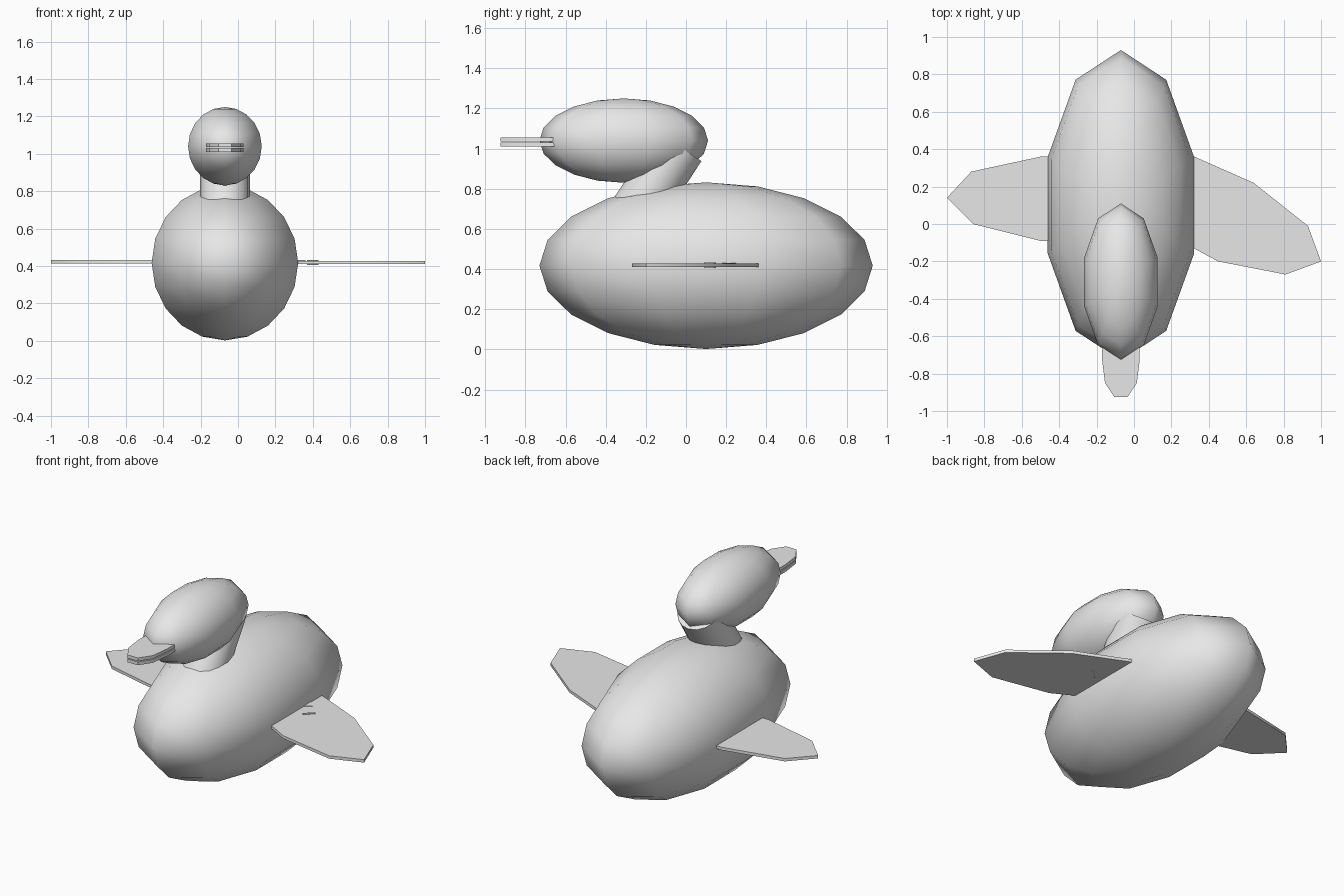
import bpy
import bmesh
import math
from mathutils import Vector

cube = bpy.data.objects.get("Cube")
if cube:
    bpy.data.objects.remove(cube, do_unlink=True)

grey = bpy.data.materials.new("plain grey")
grey.use_nodes = True
COLOUR = (0.8, 0.8, 0.8, 1)
grey.diffuse_color = COLOUR
grey.node_tree.nodes["Principled BSDF"].inputs["Base Color"].default_value = COLOUR


def finish(name, bm, angle):
    """Turn a bmesh into a grey object with smooth shading up to an angle."""
    bmesh.ops.recalc_face_normals(bm, faces=bm.faces[:])
    mesh = bpy.data.meshes.new(name)
    bm.to_mesh(mesh)
    bm.free()
    mesh.materials.append(grey)
    ob = bpy.data.objects.new(name, mesh)
    bpy.context.collection.objects.link(ob)
    bpy.ops.object.select_all(action="DESELECT")
    ob.select_set(True)
    bpy.context.view_layer.objects.active = ob
    bpy.ops.object.shade_smooth_by_angle(angle=math.radians(angle))
    return ob


def egg(name, centre, radii, sides=10):
    """Ten-sided, ten-ring ball with a ring corner facing front and back."""
    bm = bmesh.new()
    arc = []
    for i in range(sides + 1):
        a = math.pi * i / sides
        arc.append(bm.verts.new((0, -math.sin(a), math.cos(a))))
    edges = [bm.edges.new(pair) for pair in zip(arc, arc[1:])]
    bmesh.ops.spin(bm, geom=arc + edges, cent=(0, 0, 0), axis=(0, 0, 1),
                   angle=math.tau, steps=sides, use_merge=False)
    bmesh.ops.remove_doubles(bm, verts=bm.verts[:], dist=0.001)
    for v in bm.verts:
        v.co = Vector(c + r * k for c, r, k in zip(centre, radii, v.co))
    return finish(name, bm, 80)


def plate(name, outline, bottom, top):
    """Flat slab with the given outline."""
    bm = bmesh.new()
    face = bm.faces.new([bm.verts.new((x, y, bottom)) for x, y in outline])
    out = bmesh.ops.extrude_face_region(bm, geom=[face])
    for v in out["geom"]:
        if isinstance(v, bmesh.types.BMVert):
            v.co.z = top
    return finish(name, bm, 40)


def tube(name, start, end, radius, sides):
    """Straight closed cylinder between two points."""
    start, end = Vector(start), Vector(end)
    bm = bmesh.new()
    bmesh.ops.create_cone(bm, cap_ends=True, segments=sides, radius1=radius,
                          radius2=radius, depth=(end - start).length)
    turn = (end - start).to_track_quat("Z", "Y")
    for v in bm.verts:
        v.co = turn @ v.co + (start + end) / 2
    return finish(name, bm, 50)


MID = -0.07

# Body, head and leaning neck
egg("body", (MID, 0.1, 0.417), (0.412, 0.83, 0.415))
egg("head", (MID, -0.31, 1.04), (0.207, 0.42, 0.21))
tube("neck", (MID, -0.3, 0.6), (MID, -0.035, 1.01), 0.133, 16)

# Bill of two stacked plates
half = [(0.1, -0.6), (0.1, -0.73), (0.085, -0.85), (0.035, -0.925)]
bill = [(MID + x, y) for x, y in half] + [(MID - x, y) for x, y in reversed(half)]
plate("upper_bill", bill, 1.035, 1.055)
plate("lower_bill", bill, 1.01, 1.03)

# Wings are thin leaf-shaped plates running through the body
plate("left_wing", [(0.0, 0.38), (0.3, 0.37), (0.64, 0.22), (0.93, -0.01), (1.0, -0.2),
                    (0.81, -0.27), (0.45, -0.2), (0.32, -0.13), (0.0, 0.05)],
      0.41, 0.428)
plate("right_wing", [(0.3, 0.27), (0.36, 0.21), (0.32, 0.18), (-0.2, -0.09), (-0.5, -0.09),
                     (-0.86, 0.0), (-1.0, 0.14), (-0.87, 0.28), (-0.5, 0.36), (-0.1, 0.36)],
      0.413, 0.431)

# Small sliver through the left wing near the body
plate("wing_peg", [(0.37, 0.1), (0.38, 0.09), (0.43, 0.14), (0.42, 0.15)], 0.406, 0.432)
